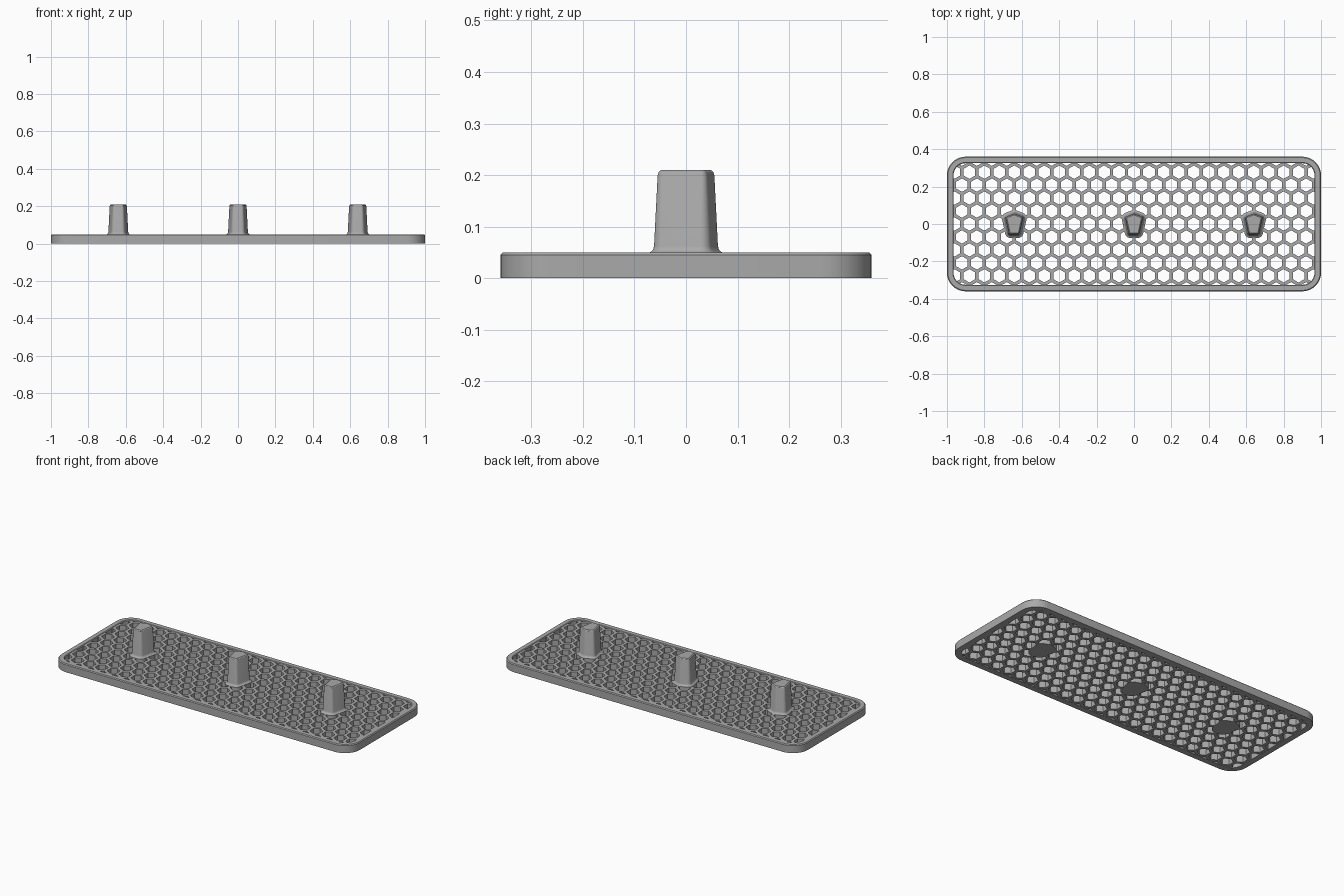
import bpy, bmesh, math
from mathutils import Vector

cube = bpy.data.objects.get("Cube")
if cube:
    bpy.data.objects.remove(cube)

grey = bpy.data.materials.new("mid grey")
grey.use_nodes = True
COLOUR = (0.4, 0.4, 0.4, 1)
grey.diffuse_color = COLOUR
grey.node_tree.nodes["Principled BSDF"].inputs["Base Color"].default_value = COLOUR

PITCH, WALL = 0.08, 0.018
HALF_X, HALF_Y, CORNER, RIM = 1.0, 0.36, 0.1, 0.035


def rounded(centres, radius, steps=6):
    """Outline around a convex counter-clockwise polygon of corner centres."""
    pts = [Vector(c) for c in centres]
    out = []
    for i, p in enumerate(pts):
        a, b = p - pts[i - 1], pts[(i + 1) % len(pts)] - p
        start = math.atan2(-a.x, a.y)
        turn = (math.atan2(-b.x, b.y) - start) % math.tau
        for k in range(steps + 1):
            t = start + turn * k / steps
            out.append((p.x + radius * math.cos(t), p.y + radius * math.sin(t)))
    return out


def loft(bm, levels, cap=True):
    """Skin a list of (outline, z); close into a ring when not capped."""
    loops = [[bm.verts.new((x, y, z)) for x, y in o] for o, z in levels]
    pairs = list(zip(loops, loops[1:]))
    if cap:
        bm.faces.new(loops[0][::-1])
        bm.faces.new(loops[-1])
    else:
        pairs.append((loops[-1], loops[0]))
    for lo, hi in pairs:
        n = len(lo)
        for i in range(n):
            j = (i + 1) % n
            bm.faces.new((lo[i], lo[j], hi[j], hi[i]))


def finish(bm, name, smooth=True):
    bmesh.ops.recalc_face_normals(bm, faces=bm.faces)
    mesh = bpy.data.meshes.new(name)
    bm.to_mesh(mesh)
    bm.free()
    mesh.materials.append(grey)
    obj = bpy.data.objects.new(name, mesh)
    bpy.context.collection.objects.link(obj)
    if smooth:
        bpy.ops.object.select_all(action='DESELECT')
        obj.select_set(True)
        bpy.context.view_layer.objects.active = obj
        bpy.ops.object.shade_smooth_by_angle(angle=math.radians(30))
    return obj


def plate(inset):
    x, y = HALF_X - CORNER, HALF_Y - CORNER
    return rounded([(-x, -y), (x, -y), (x, y), (-x, y)], CORNER - inset, 10)


# Raised rim with chamfered top edges
bm = bmesh.new()
loft(bm, [(plate(0), 0), (plate(0), 0.045), (plate(0.005), 0.05),
          (plate(RIM - 0.004), 0.05), (plate(RIM), 0.046), (plate(RIM), 0)], cap=False)
finish(bm, "rim")

# Honeycomb panel: slab with hexagonal holes
bm = bmesh.new()
loft(bm, [(plate(RIM - 0.003), 0.001), (plate(RIM - 0.003), 0.047)])
panel = finish(bm, "honeycomb_panel", smooth=False)

bm = bmesh.new()
radius = (PITCH - WALL) / math.sqrt(3)
for row in range(-5, 6):
    y = row * PITCH * math.sqrt(3) / 2
    for col in range(-13, 14):
        x = (col + 0.5 * (row % 2)) * PITCH
        hexagon = [(x + radius * math.cos(a), y + radius * math.sin(a))
                   for a in (math.radians(30 + 60 * k) for k in range(6))]
        loft(bm, [(hexagon, -0.05), (hexagon, 0.1)])
cutter = finish(bm, "hole_cutter", smooth=False)
cutter.hide_render = True

cut = panel.modifiers.new("holes", 'BOOLEAN')
cut.operation, cut.solver, cut.object = 'DIFFERENCE', 'EXACT', cutter
bpy.context.view_layer.objects.active = panel
panel.select_set(True)
bpy.ops.object.modifier_apply(modifier=cut.name)
bpy.data.objects.remove(cutter)

# Tapered keystone pegs with a filleted foot through the panel
KEY = [(-0.018, -0.043), (0.018, -0.043), (0.034, 0.03), (0, 0.043), (-0.034, 0.03)]
PROFILE = [(0.02, 0), (0.02, 0.048), (0.013, 0.051), (0.009, 0.055), (0.007, 0.062),
           (0, 0.2), (-0.002, 0.206), (-0.007, 0.21)]
for name, x in (("right_peg", -0.64), ("middle_peg", 0), ("left_peg", 0.64)):
    bm = bmesh.new()
    loft(bm, [(rounded(KEY, 0.012 + grow), z) for grow, z in PROFILE])
    finish(bm, name).location.x = x
